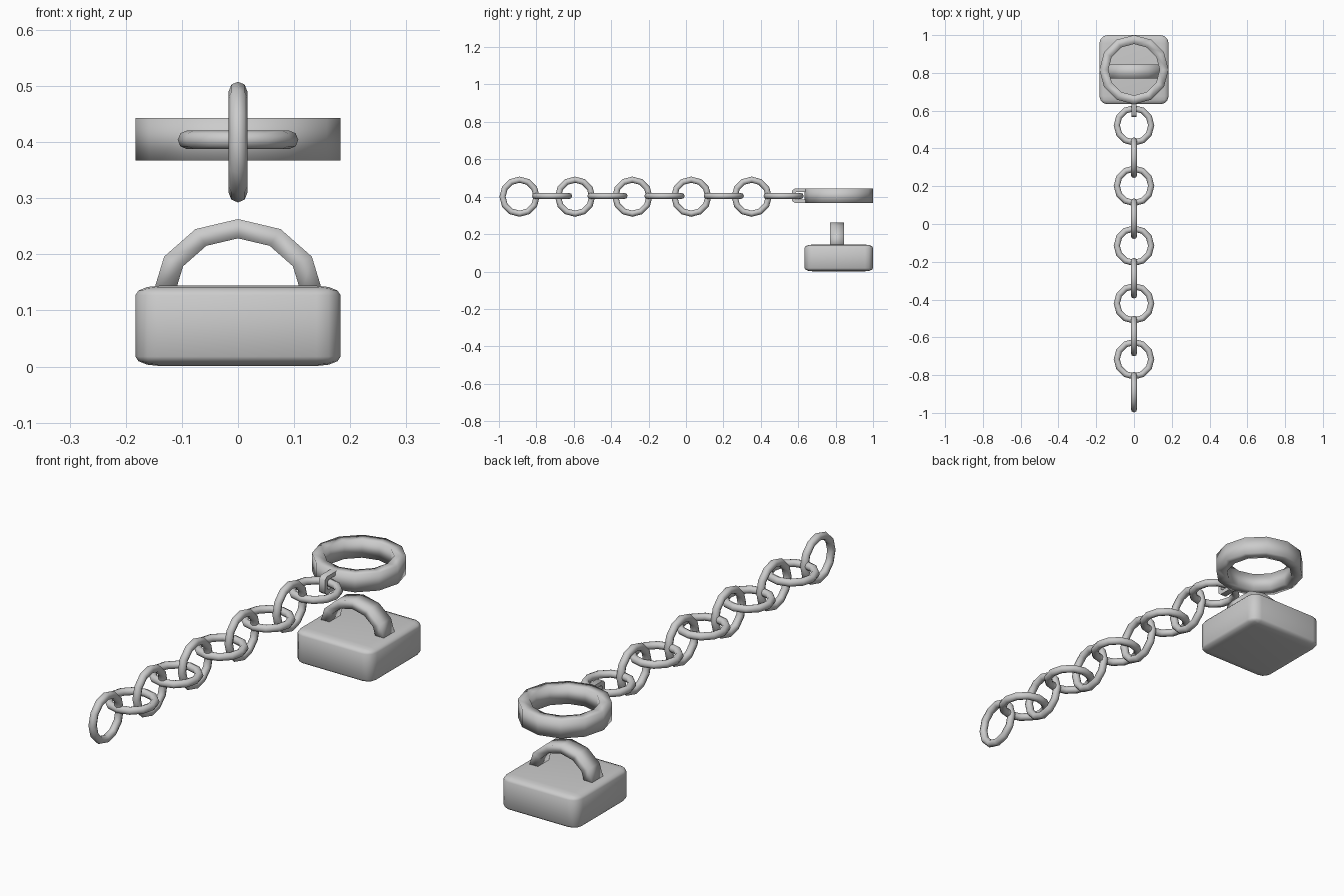
import bpy, bmesh
from math import pi, sin, cos, radians

if "Cube" in bpy.data.objects:
    bpy.data.objects.remove(bpy.data.objects["Cube"])


def finish(name, bm, angle=60):
    bmesh.ops.recalc_face_normals(bm, faces=bm.faces)
    me = bpy.data.meshes.new(name)
    bm.to_mesh(me)
    bm.free()
    ob = bpy.data.objects.new(name, me)
    bpy.context.collection.objects.link(ob)
    bpy.ops.object.select_all(action='DESELECT')
    ob.select_set(True)
    bpy.context.view_layer.objects.active = ob
    bpy.ops.object.shade_smooth_by_angle(angle=radians(angle))
    return ob


def sweep(name, sections, closed, angle=60):
    """Skin a list of cross-sections (each a list of points)."""
    bm = bmesh.new()
    rings = [[bm.verts.new(p) for p in s] for s in sections]
    n, m = len(rings), len(rings[0])
    for i in range(n if closed else n - 1):
        a, b = rings[i], rings[(i + 1) % n]
        for j in range(m):
            k = (j + 1) % m
            bm.faces.new((a[j], a[k], b[k], b[j]))
    if not closed:
        bm.faces.new(rings[0])
        bm.faces.new(rings[-1])
    return finish(name, bm, angle)


def rect(inner, outer, half):
    return [(inner, -half), (outer, -half), (outer, half), (inner, half)]


# Weight block: cube bevelled, then flattened
bm = bmesh.new()
bmesh.ops.create_cube(bm, size=0.366)
bmesh.ops.bevel(bm, geom=bm.edges[:], offset=0.043, segments=3, profile=0.5, affect='EDGES')
for v in bm.verts:
    v.co.z = v.co.z * 0.143 / 0.366 + 0.0725
    v.co.y += 0.817
finish("weight_block", bm)

# Arched handle on the block
angles = [i * pi / 6 for i in range(7)]
sweep("block_handle",
      [[(r * cos(a), 0.808 + h, 0.129 + 0.88 * r * sin(a)) for r, h in rect(0.113, 0.152, 0.037)]
       for a in angles], False, 91)

# Shackle ring
angles = [i * pi / 6 for i in range(12)]
sweep("shackle_ring",
      [[(r * cos(a), 0.817 + r * sin(a), 0.405 + h) for r, h in rect(0.136, 0.183, 0.038)]
       for a in angles], True, 91)

# Small squared loop joining the ring to the chain
path = [(0.66, -1), (0.58, -1), (0.567, -0.7), (0.567, 0.7), (0.58, 1), (0.66, 1)]
inner = [(0.66, -0.55), (0.592, -0.55), (0.585, -0.4), (0.585, 0.4), (0.592, 0.55), (0.66, 0.55)]
sweep("shackle_loop",
      [[(-0.014, o[0], 0.405 + 0.038 * o[1]), (0.014, o[0], 0.405 + 0.038 * o[1]),
        (0.014, q[0], 0.405 + 0.038 * q[1]), (-0.014, q[0], 0.405 + 0.038 * q[1])]
       for o, q in zip(path, inner)], False)

# Chain: upright and flat links alternating
R, W = 0.091, 0.0165


def link(name, y, upright):
    secs = []
    for i in range(12):
        a = i * pi / 6
        s = []
        for j in range(8):
            t = j * pi / 4
            r, h = R + W * cos(t), W * sin(t)
            if upright:
                s.append((h, y + r * cos(a), 0.40 + r * sin(a)))
            else:
                s.append((r * cos(a), y + r * sin(a), 0.404 + h))
        secs.append(s)
    sweep(name, secs, True)


upright_y = [-0.89, -0.593, -0.287, 0.028, 0.351]
flat_y = [-0.716, -0.42, -0.115, 0.202, 0.522]
for i, (u, f) in enumerate(zip(upright_y, flat_y)):
    link(f"upright_link_{i + 1}", u, True)
    link(f"flat_link_{i + 1}", f, False)
